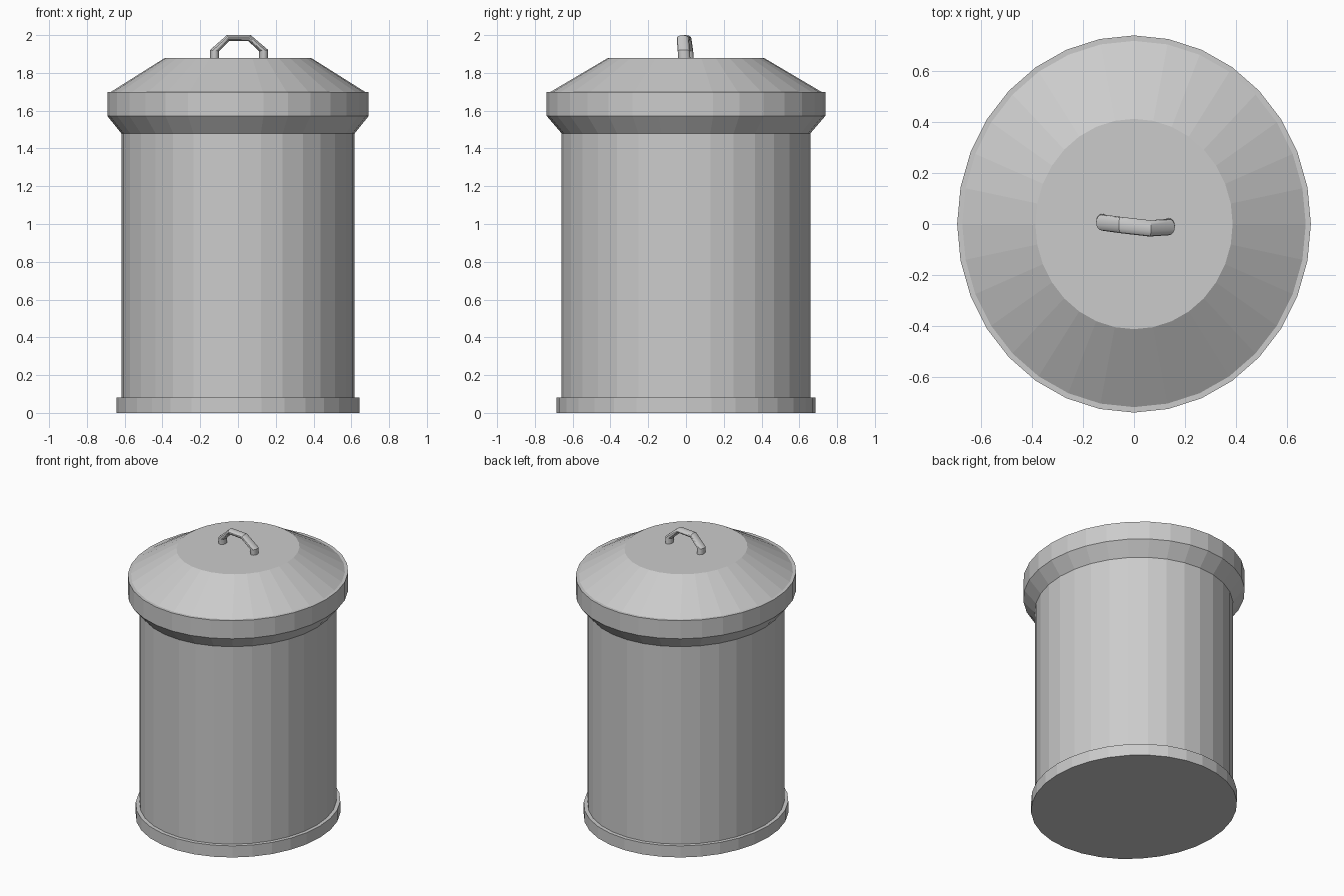
import bpy, bmesh, math

if "Cube" in bpy.data.objects:
    bpy.data.objects.remove(bpy.data.objects["Cube"])

SIDES = 32
STRETCH = 1.066  # the can is slightly deeper than wide


def make_object(name, bm):
    bmesh.ops.recalc_face_normals(bm, faces=bm.faces[:])
    mesh = bpy.data.meshes.new(name)
    bm.to_mesh(mesh)
    bm.free()
    obj = bpy.data.objects.new(name, mesh)
    bpy.context.collection.objects.link(obj)
    return obj


def skin(bm, rings, cap_start=False, cap_end=False):
    n = len(rings[0])
    for a, b in zip(rings, rings[1:]):
        for i in range(n):
            j = (i + 1) % n
            bm.faces.new((a[i], a[j], b[j], b[i]))
    if cap_start:
        bm.faces.new(rings[0][::-1])
    if cap_end:
        bm.faces.new(rings[-1])


def lathe(name, profile, cap_start=False, cap_end=False):
    bm = bmesh.new()
    rings = []
    for r, z in profile:
        rings.append([bm.verts.new((r * math.cos(t), r * STRETCH * math.sin(t), z))
                      for t in (2 * math.pi * i / SIDES for i in range(SIDES))])
    skin(bm, rings, cap_start, cap_end)
    return make_object(name, bm)


# Can body with its foot rim
lathe("can_body", [(0.643, 0), (0.643, 0.082), (0.618, 0.082), (0.618, 1.48)], cap_start=True)

# Lid: flared collar, band, narrow ledge, sloped crown and flat top
lathe("lid", [(0.618, 1.48), (0.692, 1.572), (0.692, 1.70), (0.672, 1.70), (0.386, 1.88)],
      cap_end=True)

# Handle: oval tube through slightly skewed rings (centre, in-plane half width)
path = [
    ((-0.124, 0.008, 1.878), (-0.024, 0.0)),
    ((-0.124, 0.006, 1.918), (-0.024, 0.003)),
    ((-0.053, -0.004, 1.984), (-0.006, 0.016)),
    ((0.061, -0.017, 1.984), (0.006, 0.016)),
    ((0.136, -0.012, 1.918), (0.024, 0.003)),
    ((0.136, -0.009, 1.878), (0.024, 0.0)),
]
bm = bmesh.new()
rings = []
for (x, y, z), (dx, dz) in path:
    rings.append([bm.verts.new((x + dx * math.cos(t), y + 0.032 * math.sin(t), z + dz * math.cos(t)))
                  for t in (2 * math.pi * i / 16 for i in range(16))])
skin(bm, rings)
handle = make_object("lid_handle", bm)
bpy.context.view_layer.objects.active = handle
handle.select_set(True)
bpy.ops.object.shade_smooth_by_angle(angle=math.radians(30))
